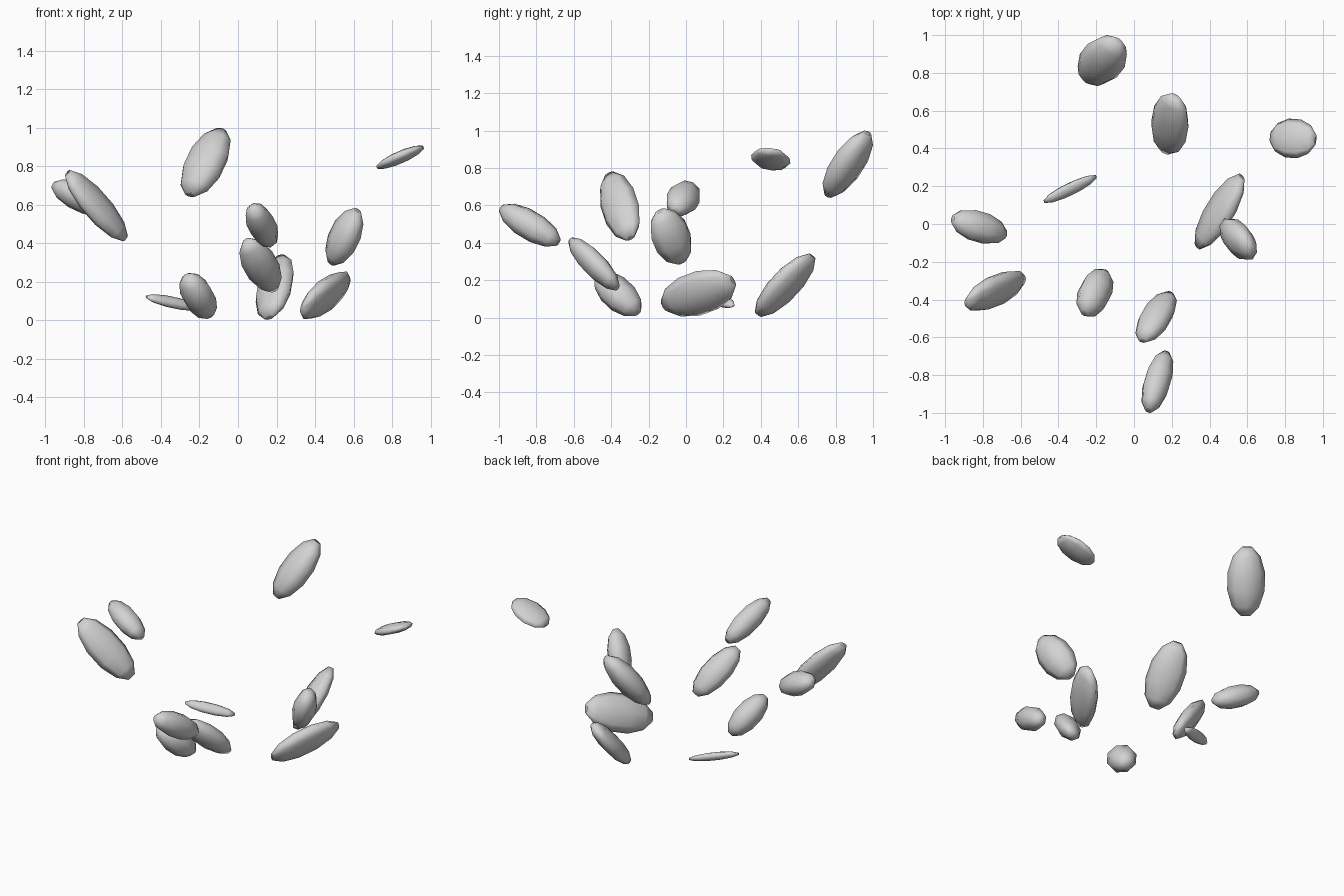
import bpy, bmesh, math
from mathutils import Matrix, Vector

if "Cube" in bpy.data.objects:
    bpy.data.objects.remove(bpy.data.objects["Cube"])

SIDES = 8
# Half profile of a pod: (height along axis, radius)
RINGS = [(math.sin(math.radians(a)), math.cos(math.radians(a)))
         for a in (-75, -45, -15, 15, 45, 75)]
DIMPLE = 0.93  # end caps are slightly sunken

grey = bpy.data.materials.new("light_grey")
grey.diffuse_color = (0.65, 0.65, 0.65, 1)
grey.use_nodes = True
grey.node_tree.nodes["Principled BSDF"].inputs["Base Color"].default_value = grey.diffuse_color


def principal(m):
    """Longest direction of an ellipsoid and its squared radius."""
    v = Vector((0.5, 0.6, 0.7))
    for _ in range(300):
        v = (m @ v).normalized()
    return v, v.dot(m @ v)


def pod_axes(half, lean):
    """Three radius vectors of the ellipsoid with this half size and lean."""
    hx, hy, hz = half
    xz, yz, xy = lean[0] * hx * hz, lean[1] * hy * hz, lean[2] * hx * hy
    m = Matrix(((hx * hx, xy, xz), (xy, hy * hy, yz), (xz, yz, hz * hz)))
    a, la = principal(m)
    rest = m - Matrix([[la * a[i] * a[j] for j in range(3)] for i in range(3)])
    b, lb = principal(rest)
    c = a.cross(b).normalized()
    lc = max(c.dot(m @ c), 1e-5)
    return a * math.sqrt(la), b * math.sqrt(lb), c * math.sqrt(lc)


def pod(name, centre, half, lean):
    a, b, c = pod_axes(half, lean)
    bm = bmesh.new()
    rings = []
    for h, r in RINGS:
        ring = []
        for i in range(SIDES):
            t = 2 * math.pi * i / SIDES
            ring.append(bm.verts.new(a * h + b * (r * math.cos(t)) + c * (r * math.sin(t))))
        rings.append(ring)
    # Side wall
    for lo, hi in zip(rings, rings[1:]):
        for i in range(SIDES):
            j = (i + 1) % SIDES
            bm.faces.new((lo[i], lo[j], hi[j], hi[i]))
    # Dimpled ends
    for ring, s in ((rings[0], -1), (rings[-1], 1)):
        tip = bm.verts.new(a * (s * DIMPLE))
        for i in range(SIDES):
            bm.faces.new((ring[i], ring[(i + 1) % SIDES], tip))
    bmesh.ops.recalc_face_normals(bm, faces=bm.faces)
    # Fit the faceted pod to its full size
    for k in range(3):
        fit = half[k] / max(abs(v.co[k]) for v in bm.verts)
        for v in bm.verts:
            v.co[k] *= fit
    for f in bm.faces:
        f.smooth = True
    me = bpy.data.meshes.new(name)
    bm.to_mesh(me)
    bm.free()
    me.materials.append(grey)
    ob = bpy.data.objects.new(name, me)
    ob.location = centre
    bpy.context.collection.objects.link(ob)


# Scattered pods: centre, half size, lean in (xz, yz, xy)
PODS = {
    "pod_back_top": ((-0.168, 0.865, 0.82), (0.13, 0.135, 0.18), (0.5, 0.67, 0.23)),
    "pod_back_low": ((0.19, 0.53, 0.173), (0.098, 0.162, 0.17), (0.4, 0.76, 0.0)),
    "pod_right_flat": ((0.842, 0.453, 0.847), (0.124, 0.105, 0.06), (0.8, -0.18, 0.0)),
    "pod_left_thin": ((-0.338, 0.185, 0.093), (0.141, 0.074, 0.043), (-0.7, -0.5, 0.86)),
    "pod_right_low": ((0.453, 0.066, 0.13), (0.132, 0.201, 0.124), (0.65, 0.3, 0.74)),
    "pod_right_mid": ((0.552, -0.08, 0.434), (0.099, 0.108, 0.15), (0.48, -0.25, -0.45)),
    "pod_left_back": ((-0.82, -0.015, 0.637), (0.149, 0.088, 0.096), (-0.55, 0.15, -0.35)),
    "pod_left_front": ((-0.735, -0.354, 0.596), (0.163, 0.105, 0.185), (-0.82, -0.3, 0.58)),
    "pod_centre_low": ((-0.207, -0.364, 0.127), (0.098, 0.125, 0.119), (-0.4, -0.5, 0.3)),
    "pod_centre_mid": ((0.117, -0.492, 0.287), (0.11, 0.137, 0.142), (-0.45, -0.77, 0.54)),
    "pod_front": ((0.124, -0.835, 0.494), (0.084, 0.165, 0.115), (-0.4, -0.64, 0.45)),
}
for name, (centre, half, lean) in PODS.items():
    pod(name, centre, half, lean)
